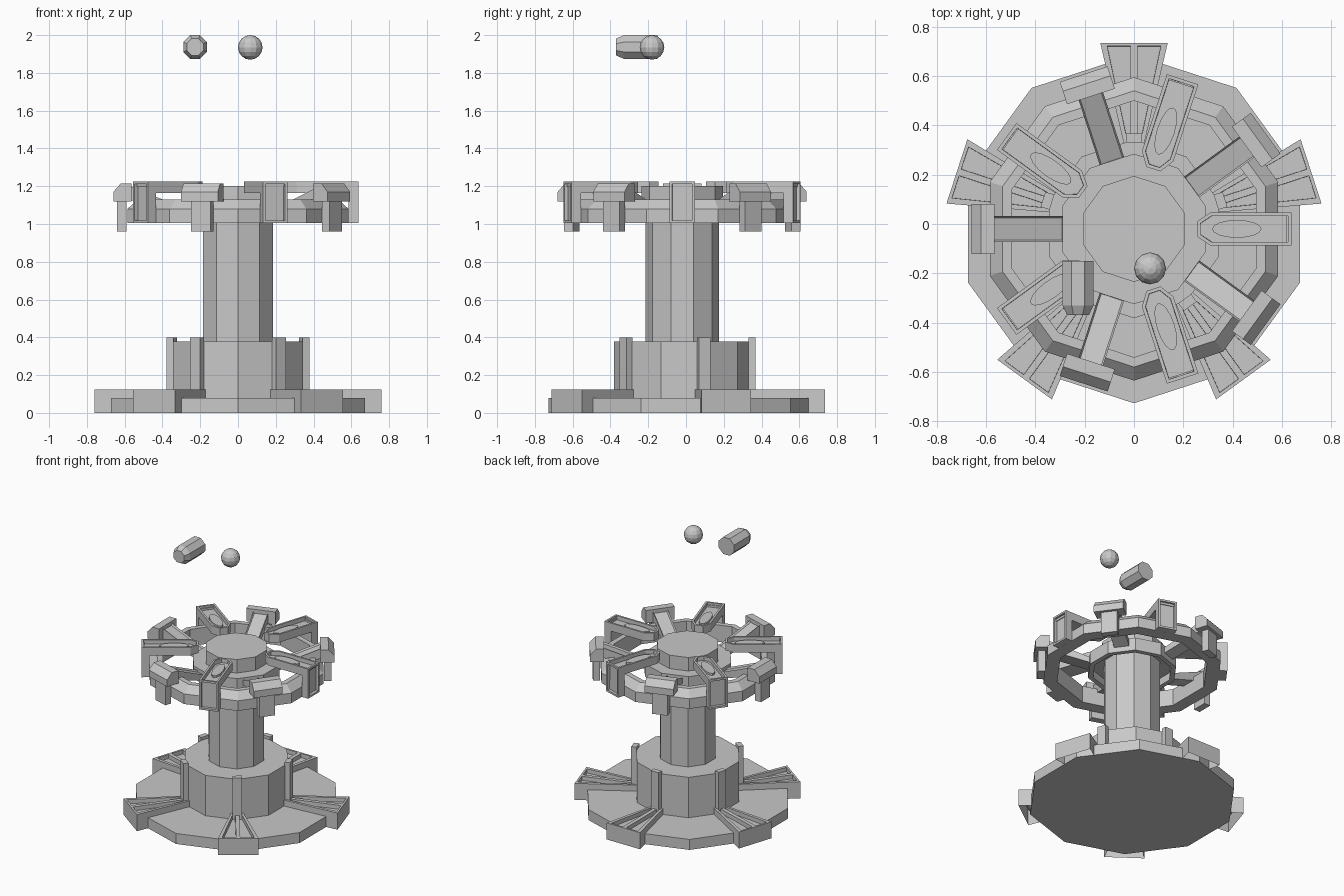
import bpy, bmesh, math
from mathutils import Matrix, Vector

cube = bpy.data.objects.get("Cube")
if cube:
    bpy.data.objects.remove(cube, do_unlink=True)

grey = bpy.data.materials.new("plain grey")
grey.use_nodes = True
COLOUR = (0.58, 0.58, 0.58, 1)
grey.diffuse_color = COLOUR
grey.node_tree.nodes["Principled BSDF"].inputs["Base Color"].default_value = COLOUR

CENTRE = Vector((0, -0.02, 0))


def finish(bm, name, angles=(0,)):
    """Turn a bmesh into one object per angle, sharing the mesh."""
    bmesh.ops.recalc_face_normals(bm, faces=bm.faces)
    mesh = bpy.data.meshes.new(name)
    bm.to_mesh(mesh)
    bm.free()
    mesh.materials.append(grey)
    for i, angle in enumerate(angles):
        label = name if len(angles) == 1 else f"{name}_{i + 1}"
        ob = bpy.data.objects.new(label, mesh)
        ob.location = CENTRE
        ob.rotation_euler.z = math.radians(angle)
        bpy.context.collection.objects.link(ob)


def spokes(start):
    return [start + 72 * k for k in range(5)]


def add_prism(bm, points, a, b, axis="z"):
    """Extrude a 2D outline from a to b along an axis."""
    place = {"z": lambda p, t: (p[0], p[1], t),
             "y": lambda p, t: (p[0], t, p[1])}[axis]
    low, high = [[bm.verts.new(place(p, t)) for p in points] for t in (a, b)]
    n = len(points)
    bm.faces.new(low[::-1])
    bm.faces.new(high)
    for i in range(n):
        j = (i + 1) % n
        bm.faces.new((low[i], low[j], high[j], high[i]))
    bmesh.ops.recalc_face_normals(bm, faces=bm.faces)


def add_box(bm, x0, x1, half, z0, z1):
    add_prism(bm, [(x0, -half), (x1, -half), (x1, half), (x0, half)], z0, z1)


def cut(bm, co, no):
    bmesh.ops.bisect_plane(bm, geom=bm.verts[:] + bm.edges[:] + bm.faces[:],
                           plane_co=co, plane_no=no)


def sink(bm, faces, rim, depth):
    """Sink faces as one region, leaving a rim with steep walls."""
    bmesh.ops.inset_region(bm, faces=faces, thickness=rim, use_even_offset=True)
    bmesh.ops.inset_region(bm, faces=faces, thickness=0.001, depth=-depth)


def decagon_lathe(name, profile, hollow=False):
    """Sweep a radius/height profile round ten sides."""
    bm = bmesh.new()
    loops = []
    for r, z in profile:
        loops.append([bm.verts.new((r * math.cos(math.radians(18 + 36 * k)),
                                    r * math.sin(math.radians(18 + 36 * k)), z))
                      for k in range(10)])
    pairs = list(zip(loops, loops[1:]))
    if hollow:
        pairs.append((loops[-1], loops[0]))
    else:
        bm.faces.new(loops[0][::-1])
        bm.faces.new(loops[-1])
    for lo, hi in pairs:
        for k in range(10):
            j = (k + 1) % 10
            bm.faces.new((lo[k], lo[j], hi[j], hi[k]))
    finish(bm, name)


# Central ten-sided body; the hub is hollow underneath
decagon_lathe("base_disc", [(0.707, 0), (0.707, 0.078)])
decagon_lathe("drum", [(0.362, 0.078), (0.362, 0.378)])
decagon_lathe("column", [(0.195, 0.378), (0.195, 1.06)])
decagon_lathe("hub", [(0.27, 1.06), (0.27, 1.005), (0.305, 1.005), (0.305, 1.1),
                      (0.215, 1.1), (0.215, 1.2)])
decagon_lathe("outer_ring", [(0.615, 1.005), (0.615, 1.08), (0.56, 1.13),
                             (0.52, 1.13), (0.52, 1.005)], hollow=True)

# Fan-shaped feet, open underneath, with two sunken panels each
bm = bmesh.new()
add_prism(bm, [(0.34, -0.04), (0.755, -0.137), (0.755, 0.137), (0.34, 0.04)], 0, 0.123)
cut(bm, (0, 0, 0), (0, 1, 0))
bottoms = [f for f in bm.faces if f.normal.z < -0.9]
bmesh.ops.delete(bm, geom=bottoms, context="FACES")
tops = [f for f in bm.faces if f.normal.z > 0.9]
bmesh.ops.inset_individual(bm, faces=tops, thickness=0.014, use_even_offset=True)
for v in {v for f in tops for v in f.verts if abs(v.co.y) > 0.02}:
    v.co.y *= 0.91
bmesh.ops.inset_individual(bm, faces=tops, thickness=0.001, depth=-0.03)
finish(bm, "foot", spokes(18))

# Upright ribs on the drum corners
bm = bmesh.new()
add_box(bm, 0.35, 0.388, 0.032, 0.078, 0.4)
finish(bm, "drum_rib", spokes(18))

# Sloping channel arms with chamfered end caps and hanging legs
bm = bmesh.new()
add_prism(bm, [(0.28, 1.04), (0.58, 1.13), (0.58, 1.205), (0.28, 1.08)], -0.052, 0.052, "y")
slope = max(bm.faces, key=lambda f: f.normal.z)
bmesh.ops.inset_region(bm, faces=[slope], thickness=0.01, depth=-0.012)
finish(bm, "arm", spokes(36))
bm = bmesh.new()
add_prism(bm, [(0.565, 1.12), (0.66, 1.12), (0.66, 1.17), (0.62, 1.215), (0.565, 1.215)],
          -0.102, 0.102, "y")
finish(bm, "arm_cap", spokes(36))
bm = bmesh.new()
add_box(bm, 0.59, 0.64, 0.055, 0.96, 1.12)
finish(bm, "arm_leg", spokes(36))

# Trays that bend down at the outer end, sunken along the top and the drop plate
bm = bmesh.new()
half = 0.067
add_prism(bm, [(0.255, -0.03), (0.31, -half), (0.638, -half),
               (0.638, half), (0.31, half), (0.255, 0.03)], 1.165, 1.225)
cut(bm, (0.585, 0, 0), (1, 0, 0))
under = [f for f in bm.faces if f.normal.z < -0.9 and f.calc_center_median().x > 0.585]
ext = bmesh.ops.extrude_face_region(bm, geom=under)["geom"]
bmesh.ops.delete(bm, geom=under, context="FACES_ONLY")
bmesh.ops.translate(bm, vec=(0, 0, -0.16),
                    verts=[g for g in ext if isinstance(g, bmesh.types.BMVert)])
bmesh.ops.recalc_face_normals(bm, faces=bm.faces)
tops = [f for f in bm.faces if f.normal.z > 0.9]
plate = [f for f in bm.faces if f.normal.x > 0.9]
sink(bm, tops, 0.014, 0.03)
sink(bm, plate, 0.014, 0.02)
finish(bm, "tray", spokes(0))

# Low oval boss on each tray floor
bm = bmesh.new()
shape = Matrix.Translation((0.417, 0, 1.195)) @ Matrix.Diagonal((0.1, 0.036, 1, 1))
bmesh.ops.create_cone(bm, cap_ends=True, segments=16, radius1=1, radius2=1,
                      depth=0.03, matrix=shape)
finish(bm, "tray_boss", spokes(0))

# Floating ball
bm = bmesh.new()
bmesh.ops.create_uvsphere(bm, u_segments=12, v_segments=8, radius=0.065,
                          matrix=Matrix.Translation(Vector((0.065, -0.18, 1.935)) - CENTRE))
finish(bm, "floating_ball")

# Floating eight-sided capsule with a tapered front
bm = bmesh.new()
turn = Matrix.Rotation(math.radians(90), 4, "X") @ Matrix.Rotation(math.radians(22.5), 4, "Z")
at = Vector((-0.227, -0.24, 1.937)) - CENTRE
bmesh.ops.create_cone(bm, cap_ends=True, segments=8, radius1=0.068, radius2=0.068,
                      depth=0.18, matrix=Matrix.Translation(at) @ turn)
nose = min(bm.faces, key=lambda f: f.calc_center_median().y)
ext = bmesh.ops.extrude_face_region(bm, geom=[nose])["geom"]
tip = [v for v in ext if isinstance(v, bmesh.types.BMVert)]
bmesh.ops.delete(bm, geom=[nose], context="FACES_ONLY")
for v in tip:
    v.co = Vector((at.x + (v.co.x - at.x) * 0.7, v.co.y - 0.04,
                   at.z + (v.co.z - at.z) * 0.7))
finish(bm, "floating_capsule")
